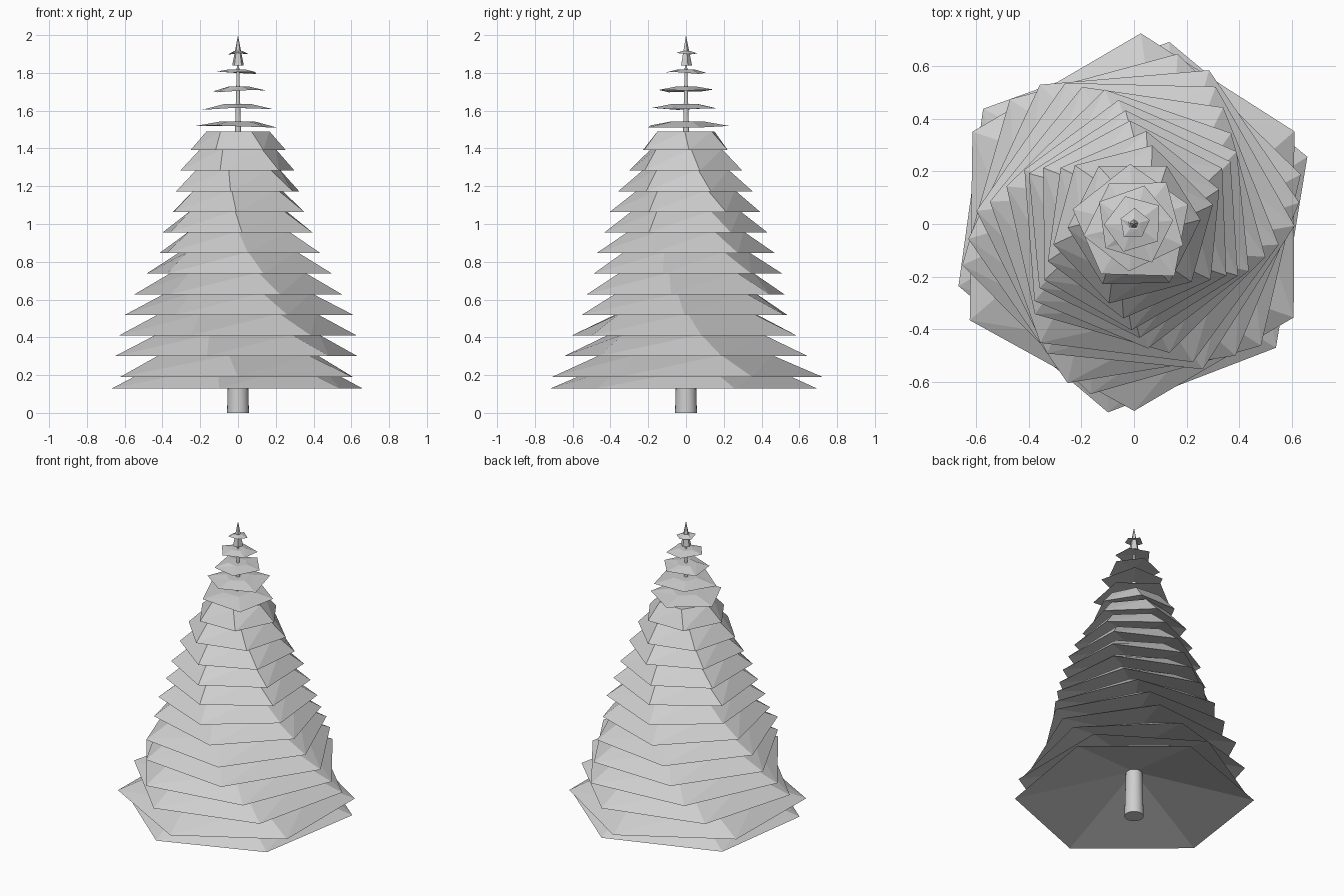
import bpy, bmesh, math, random

if "Cube" in bpy.data.objects:
    bpy.data.objects.remove(bpy.data.objects["Cube"])

random.seed(4)
grey = bpy.data.materials.new("light_grey")
grey.diffuse_color = (0.62, 0.62, 0.62, 1)
grey.use_nodes = True
grey.node_tree.nodes["Principled BSDF"].inputs["Base Color"].default_value = grey.diffuse_color


def finish(name, bm):
    me = bpy.data.meshes.new(name)
    bmesh.ops.recalc_face_normals(bm, faces=bm.faces)
    bm.to_mesh(me)
    bm.free()
    me.materials.append(grey)
    ob = bpy.data.objects.new(name, me)
    bpy.context.collection.objects.link(ob)
    return ob


def skirt(name, z, radius, phase, height, ratio, hollow, sides=6, cap=False,
          jitter=0.03, twist=0.0, tilt=0.0):
    """Ragged flared ring of branches with a hollow, fan-shaped underside."""
    bm = bmesh.new()
    low, top = [], []
    for i in range(sides):
        a = math.radians(phase + 360 * i / sides + random.uniform(-2.5, 2.5))
        r = radius * (1 + random.uniform(-jitter, jitter * 0.3))
        low.append(bm.verts.new((r * math.cos(a), r * math.sin(a),
                                 z + random.uniform(-tilt, tilt))))
        b = a + math.radians(twist)
        top.append(bm.verts.new((radius * ratio * math.cos(b),
                                 radius * ratio * math.sin(b), z + height)))
    centre = bm.verts.new((0, 0, z + hollow))
    for i in range(sides):
        j = (i + 1) % sides
        bm.faces.new((low[i], low[j], top[j]))
        bm.faces.new((low[i], top[j], top[i]))
        bm.faces.new((low[j], low[i], centre))
    if cap:
        bm.faces.new(top)
    return finish(name, bm)


# Tapered trunk running through the whole tree
bm = bmesh.new()
bmesh.ops.create_cone(bm, cap_ends=True, segments=24, radius1=0.058,
                      radius2=0.004, depth=1.92)
bmesh.ops.translate(bm, verts=bm.verts, vec=(0, 0, 0.96))
trunk = finish("trunk", bm)
for p in trunk.data.polygons:
    p.use_smooth = len(p.vertices) == 4

# Dense lower branch layers, turning gradually on the way up
layers = [(0.13, 0.72, 21), (0.19, 0.72, 30), (0.30, 0.68, 15)]
radii = [0.65, 0.61, 0.57, 0.52, 0.475, 0.445, 0.405, 0.36, 0.315, 0.26]
for k, r in enumerate(radii):
    layers.append((0.41 + k * 0.109, r, 8 - 7 * k + random.uniform(-5, 5)))
for n, (z, r, ph) in enumerate(layers):
    last = n == len(layers) - 1
    skirt(f"branch_layer_{n + 1}", z, r, ph, 0.10 if last else 0.115, 0.64,
          0.25 * r, cap=last, twist=-6)

# Sparse, flat upper tiers
tiers = [(1.515, 0.245, 20), (1.61, 0.20, 50), (1.705, 0.16, 5),
         (1.80, 0.115, 35), (1.90, 0.06, 15)]
for n, (z, r, ph) in enumerate(tiers):
    skirt(f"upper_tier_{n + 1}", z, r, ph, 0.028 - 0.003 * n, 0.38, 0.012,
          sides=5, cap=True, jitter=0.12, tilt=0.008)

# Pointed tip
bm = bmesh.new()
bmesh.ops.create_cone(bm, cap_ends=True, segments=5, radius1=0.032,
                      radius2=0, depth=0.16)
bmesh.ops.translate(bm, verts=bm.verts, vec=(0, 0, 1.92))
finish("tip", bm)
